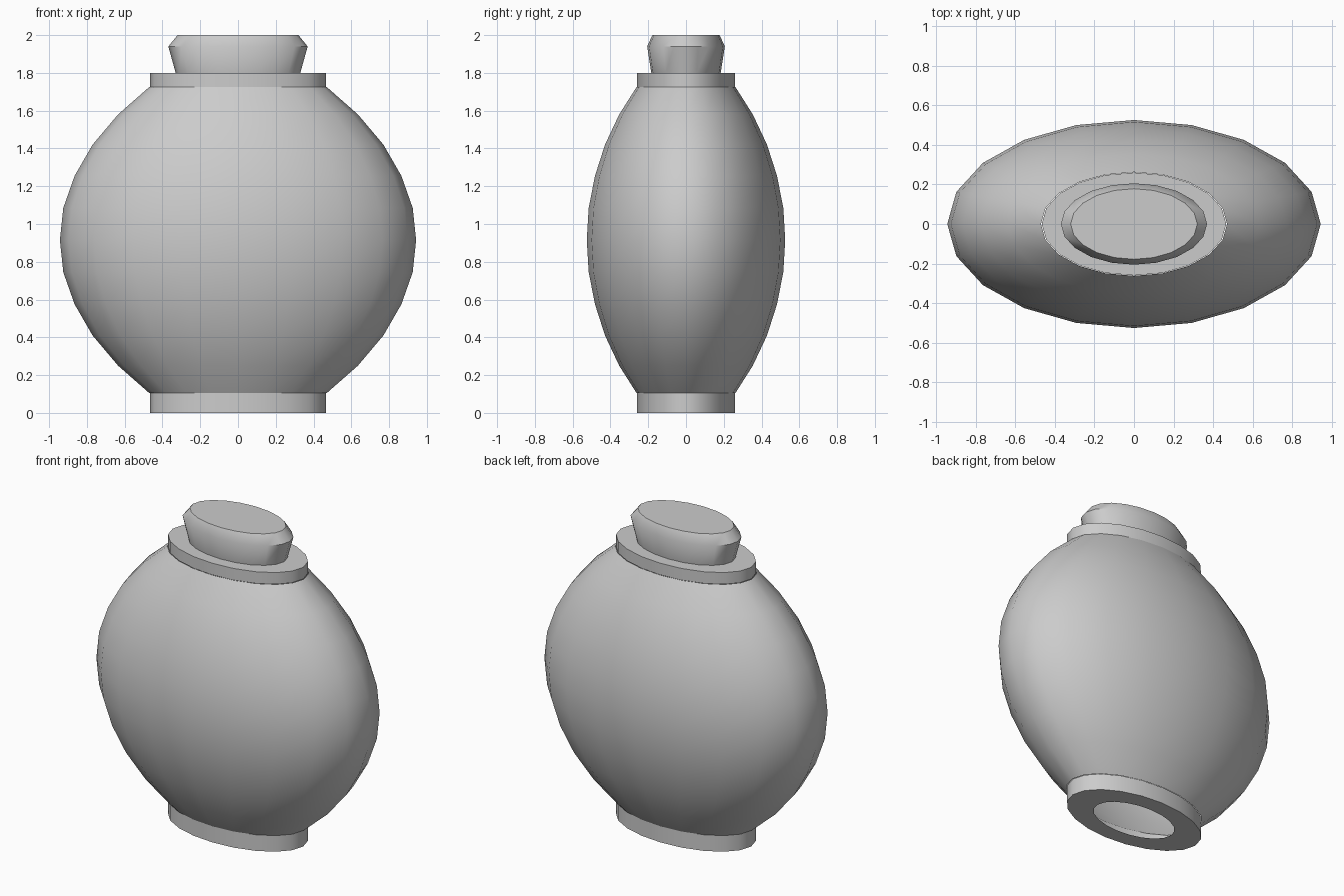
import bpy, bmesh
from math import cos, sin, tau, radians

if "Cube" in bpy.data.objects:
    bpy.data.objects.remove(bpy.data.objects["Cube"])

SIDES = 20
FLAT = 0.557   # depth to width ratio of the oval section


def lathe(name, profile, cap_top=False):
    """Oval revolve of (radius, z) points, listed from bottom to top."""
    bm = bmesh.new()
    rings = [[bm.verts.new((r * cos(tau * i / SIDES), r * FLAT * sin(tau * i / SIDES), z))
              for i in range(SIDES)] for r, z in profile]
    for a, b in zip(rings, rings[1:]):
        for i in range(SIDES):
            j = (i + 1) % SIDES
            bm.faces.new((a[i], a[j], b[j], b[i]))
    if cap_top:
        bm.faces.new(rings[-1])
    mesh = bpy.data.meshes.new(name)
    bm.to_mesh(mesh)
    bm.free()
    ob = bpy.data.objects.new(name, mesh)
    bpy.context.collection.objects.link(ob)
    bpy.ops.object.select_all(action='DESELECT')
    ob.select_set(True)
    bpy.context.view_layer.objects.active = ob
    bpy.ops.object.shade_smooth_by_angle(angle=radians(40))
    return ob


# Hollow bulging body, symmetric about its widest level
half = [(0.47, 0.81), (0.635, 0.665), (0.77, 0.505), (0.865, 0.34), (0.925, 0.17)]
mid = 0.915
lathe("lantern_body", [(r, mid - h) for r, h in half] + [(0.943, mid)]
      + [(r, mid + h) for r, h in reversed(half)])

# Bottom ring with an opening into the body
lathe("bottom_ring", [(0.28, 0), (0.466, 0), (0.466, 0.105)])

# Top ring
lathe("top_ring", [(0.466, 1.725), (0.466, 1.8)], cap_top=True)

# Flared cap with a chamfered top
lathe("top_cap", [(0.33, 1.8), (0.369, 1.94), (0.32, 2.0)], cap_top=True)
